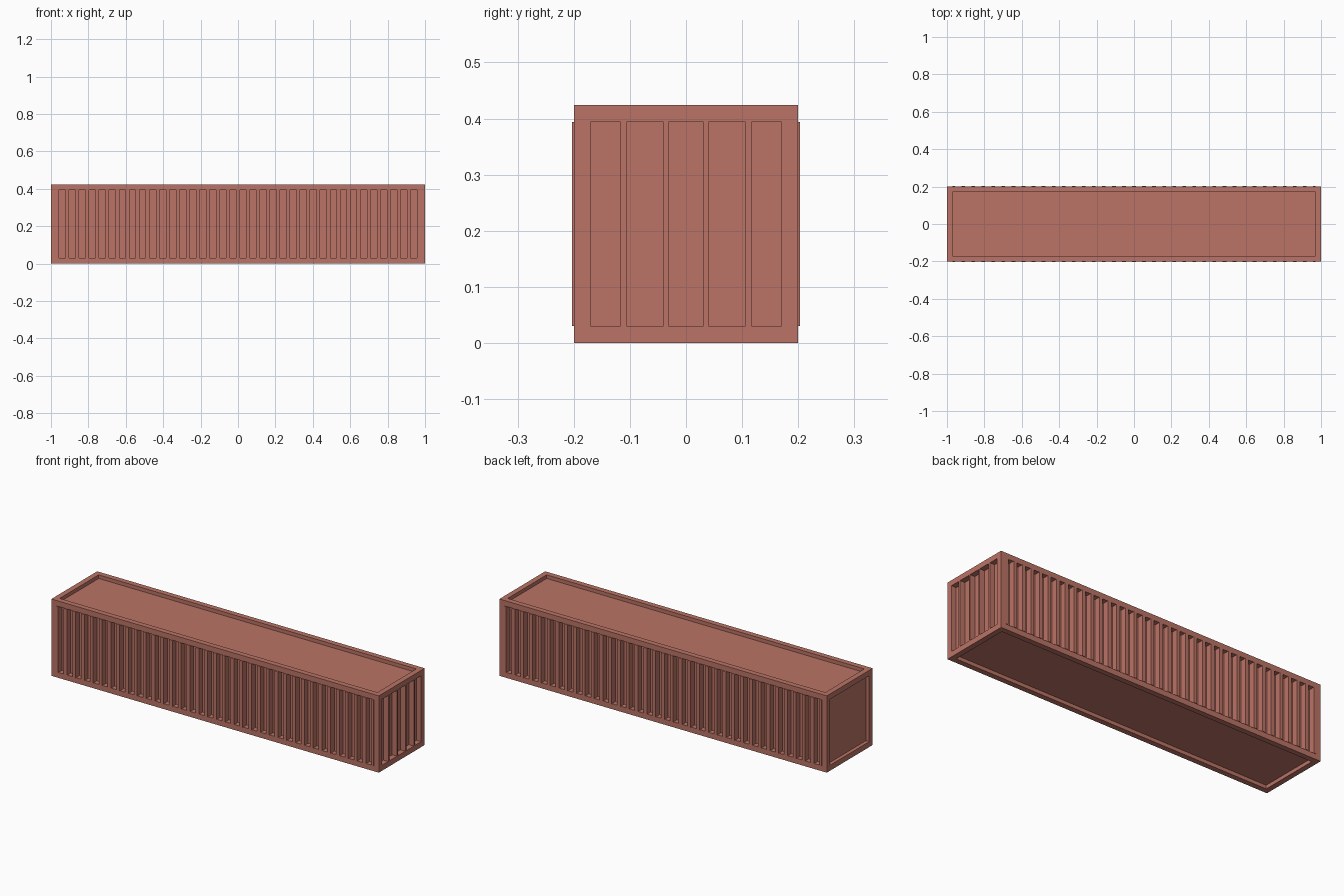
import bpy
import bmesh
from mathutils import Matrix, Vector

if "Cube" in bpy.data.objects:
    bpy.data.objects.remove(bpy.data.objects["Cube"])

LENGTH, WIDTH, HEIGHT = 2.0, 0.4, 0.424
FRAME = 0.03          # width of the frame around every panel
PANEL = 0.02          # depth of the plain panels
RIBBED = 0.03         # depth of the ribbed panels
PROUD = 0.003         # how far the side ribs stand out of the frame

# Single painted steel colour
paint = bpy.data.materials.new("rust_red_paint")
paint.use_nodes = True
colour = (0.497, 0.174, 0.133, 1.0)
paint.diffuse_color = colour
shader = paint.node_tree.nodes["Principled BSDF"]
shader.inputs["Base Color"].default_value = colour
shader.inputs["Roughness"].default_value = 0.8


def add_box(bm, low, high):
    """Add an axis-aligned box between two corners."""
    low, high = Vector(low), Vector(high)
    matrix = Matrix.Translation((low + high) / 2) @ Matrix.Diagonal((*(high - low), 1))
    bmesh.ops.create_cube(bm, size=1, matrix=matrix)


def finish(bm, name):
    """Turn the bmesh into a flat shaded, painted object."""
    mesh = bpy.data.meshes.new(name)
    bm.to_mesh(mesh)
    bm.free()
    mesh.materials.append(paint)
    obj = bpy.data.objects.new(name, mesh)
    bpy.context.scene.collection.objects.link(obj)
    return obj


# Body: a box with a sunken panel in each of its six faces
bm = bmesh.new()
add_box(bm, (-LENGTH / 2, -WIDTH / 2, 0), (LENGTH / 2, WIDTH / 2, HEIGHT))
bm.normal_update()
panels = list(bm.faces)
bmesh.ops.inset_individual(bm, faces=panels, thickness=FRAME, use_even_offset=True)
bm.normal_update()
for face in bmesh.ops.extrude_discrete_faces(bm, faces=panels)["faces"]:
    normal = face.normal.copy()
    ribbed = abs(normal.y) > 0.5 or normal.x > 0.5
    bmesh.ops.translate(bm, verts=face.verts, vec=-normal * (RIBBED if ribbed else PANEL))
finish(bm, "container_body")

# Long side ribs: upright bars between the narrow recesses
RECESSES, EDGE, SLOT = 36, 0.957, 0.034
pitch = (2 * EDGE - SLOT) / (RECESSES - 1)
limit = LENGTH / 2 - FRAME
bm = bmesh.new()
for i in range(RECESSES + 1):
    right = -EDGE + i * pitch
    left = right - (pitch - SLOT)
    add_box(bm, (max(left, -limit), -WIDTH / 2 - PROUD, FRAME),
            (min(right, limit), RIBBED - WIDTH / 2, HEIGHT - FRAME))
ribs = finish(bm, "side_ribs")
mirror = ribs.modifiers.new("both_sides", "MIRROR")
mirror.use_axis = (False, True, False)

# Ribs of the right end: four slim bars, flush with the frame
bm = bmesh.new()
for side in (-1, 1):
    for centre, width in ((0.036, 0.009), (0.1115, 0.011)):
        y = side * centre
        add_box(bm, (LENGTH / 2 - RIBBED, y - width / 2, FRAME),
                (LENGTH / 2, y + width / 2, HEIGHT - FRAME))
finish(bm, "end_ribs")
